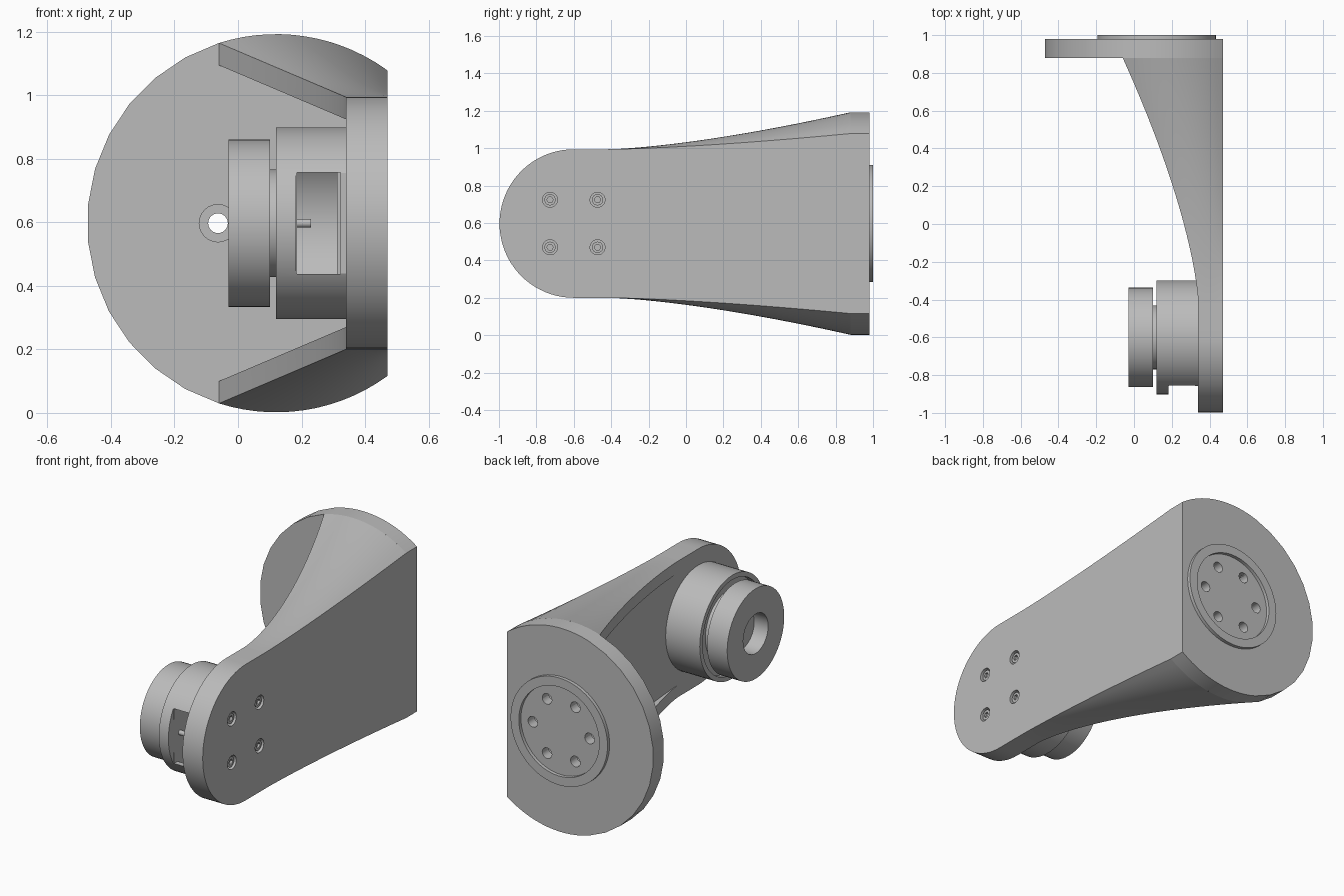
import bpy, bmesh
from math import sin, cos, pi, acos, sqrt

cube = bpy.data.objects.get("Cube")
if cube:
    bpy.data.objects.remove(cube, do_unlink=True)

grey = bpy.data.materials.new("light grey")
grey.use_nodes = True
grey.diffuse_color = (0.5, 0.5, 0.5, 1)
grey.node_tree.nodes["Principled BSDF"].inputs["Base Color"].default_value = (0.5, 0.5, 0.5, 1)

CZ = 0.597                # height of both axes
FX, FR = 0.12, 0.595      # flange centre and radius
MY = -0.6                 # motor axis
OUT, FLOOR, RIM = 0.47, 0.34, -0.06
HALF = 0.397              # half height of the plate


def finish(name, bm):
    bmesh.ops.remove_doubles(bm, verts=bm.verts, dist=1e-5)
    bmesh.ops.recalc_face_normals(bm, faces=bm.faces)
    mesh = bpy.data.meshes.new(name)
    bm.to_mesh(mesh)
    bm.free()
    mesh.materials.append(grey)
    ob = bpy.data.objects.new(name, mesh)
    bpy.context.collection.objects.link(ob)
    return ob


def skin(name, rings, wrap=False, caps=False):
    """Bridge closed rings of points."""
    bm = bmesh.new()
    rows = [[bm.verts.new(p) for p in ring] for ring in rings]
    pairs = list(zip(rows, rows[1:])) + ([(rows[-1], rows[0])] if wrap else [])
    for a, b in pairs:
        for i in range(len(a)):
            j = (i + 1) % len(a)
            bm.faces.new((a[i], a[j], b[j], b[i]))
    if caps:
        bm.faces.new(rows[0])
        bm.faces.new(rows[-1])
    return finish(name, bm)


def lathe(name, profile, axis, c, segs=64, wrap=False):
    """Revolve (position, radius) pairs around an x or y axis through c."""
    rings = []
    for a, r in profile:
        pts = []
        for i in range(segs):
            t = 2 * pi * i / segs
            u, v = c + r * cos(t), CZ + r * sin(t)
            pts.append((a, u, v) if axis == "x" else (u, a, v))
        rings.append(pts)
    return skin(name, rings, wrap)


def rod(name, axis, a, b, r, u, z, segs=24):
    ob = lathe(name, [(a, 0), (a, r), (b, r), (b, 0)], axis, u, segs)
    for v in ob.data.vertices:
        v.co.z += z - CZ
    return ob


def box(name, lo, hi):
    bm = bmesh.new()
    bmesh.ops.create_cube(bm, size=1)
    for v in bm.verts:
        v.co = [(l + h) / 2 + k * (h - l) for l, h, k in zip(lo, hi, v.co)]
    return finish(name, bm)


def cut(target, cutters):
    bpy.context.view_layer.objects.active = target
    for c in cutters:
        c.hide_render = True
        m = target.modifiers.new("cut", "BOOLEAN")
        m.operation, m.solver, m.object = "DIFFERENCE", "EXACT", c
        bpy.ops.object.modifier_apply(modifier=m.name)
        bpy.data.objects.remove(c, do_unlink=True)


# Rounded mounting plate
START, END = -0.42, 0.88
outline = [(START, CZ + HALF)]
outline += [(MY - HALF * sin(pi * i / 40), CZ + HALF * cos(pi * i / 40)) for i in range(41)]
outline.append((START, CZ - HALF))
plate = skin("mounting_plate", [[(x, y, z) for y, z in outline] for x in (FLOOR, OUT)], caps=True)

screw_spots = [(MY + dy, CZ + dz) for dy in (-0.127, 0.127) for dz in (-0.127, 0.127)]
cut(plate, [rod("bore", "x", OUT - 0.03, OUT + 0.1, 0.04, y, z) for y, z in screw_spots])
for n, (y, z) in enumerate(screw_spots):
    screw = rod(f"plate_screw_{n + 1}", "x", OUT - 0.04, OUT - 0.008, 0.03, y, z)
    cut(screw, [rod("socket", "x", OUT - 0.022, OUT + 0.1, 0.017, y, z, 6)])

# Flared hollow arm: a U-shaped section growing into the flange
N, WALL = 14, 0.07
rings = []
for k in range(33):
    y = START + (END - START) * k / 32
    s = (k / 32) ** 1.47
    xi = FLOOR - (FLOOR - RIM) * s

    def height(x):
        u = (x - xi) / (OUT - xi)
        full = sqrt(FR ** 2 - (RIM + (OUT - RIM) * u - FX) ** 2)
        return HALF + s * (full - HALF)

    outer = [OUT + (xi - OUT) * i / N for i in range(N + 1)]
    inner = [xi + (FLOOR - xi) * i / N for i in range(N + 1)]
    half = [(x, height(x)) for x in outer] + [(x, height(x) - WALL) for x in inner]
    rings.append([(x, y, CZ + h) for x, h in half] + [(x, y, CZ - h) for x, h in reversed(half)])
bm = bmesh.new()
arm = skin("flared_arm", rings)

# Back flange with a flat side, finer where the arm meets it
a0, a1 = acos((OUT - FX) / FR), acos((RIM - FX) / FR)
angles = [a0 + (a1 - a0) * i / N for i in range(N)]
angles += [a1 + (2 * pi - 2 * a1) * i / 13 for i in range(13)]
angles += [2 * pi - a1 + (a1 - a0) * i / N for i in range(N + 1)]
flange = skin("back_flange", [[(FX + FR * cos(t), y, CZ + FR * sin(t)) for t in angles]
                              for y in (END, 0.98)], caps=True)
holes = []
for i in range(6):
    x, z = FX + 0.183 * cos(i * pi / 3), CZ + 0.183 * sin(i * pi / 3)
    holes.append(rod("bolt_hole", "y", 0.8, 1.1, 0.031, x, z))
    holes.append(rod("counterbore", "y", 0.8, END + 0.04, 0.059, x, z))
cut(flange, holes)
ring = lathe("flange_ring", [(0.97, 0.313), (1.0, 0.313), (1.0, 0.26), (0.97, 0.26)],
             "y", FX, wrap=True)

# Motor housing: hollow drum with a grooved front and a flat window side
housing = lathe("motor_housing", [(0.345, 0), (0.345, 0.302), (0.12, 0.302), (0.12, 0.275),
                                  (0.155, 0.275), (0.155, 0.2), (0.12, 0.2), (0.12, 0)], "x", MY)
cavity = lathe("cavity", [(0.185, 0), (0.185, 0.275), (0.312, 0.275), (0.312, 0)], "x", MY)
cut(housing, [cavity,
              box("flat", (0.182, -1.2, 0), (0.5, -0.857, 1.2)),
              box("window", (0.186, -1.2, CZ - 0.16), (0.322, -0.8, CZ + 0.16))])
pin = rod("window_pin", "x", 0.17, 0.23, 0.014, -0.8, CZ)

# Output hub and bored rotor
hub = lathe("output_hub", [(0.09, 0), (0.09, 0.169), (0.14, 0.169), (0.14, 0)], "x", MY)
rotor = lathe("rotor", [(0.10, 0), (0.10, 0.263), (-0.03, 0.263), (-0.03, 0.115),
                        (0.06, 0.115), (0.06, 0)], "x", MY)

# Smooth the curved surfaces, keep edges crisp
for ob in bpy.context.view_layer.objects:
    ob.select_set(ob.type == "MESH")
bpy.context.view_layer.objects.active = flange
bpy.ops.object.shade_smooth_by_angle(angle=pi / 6)
